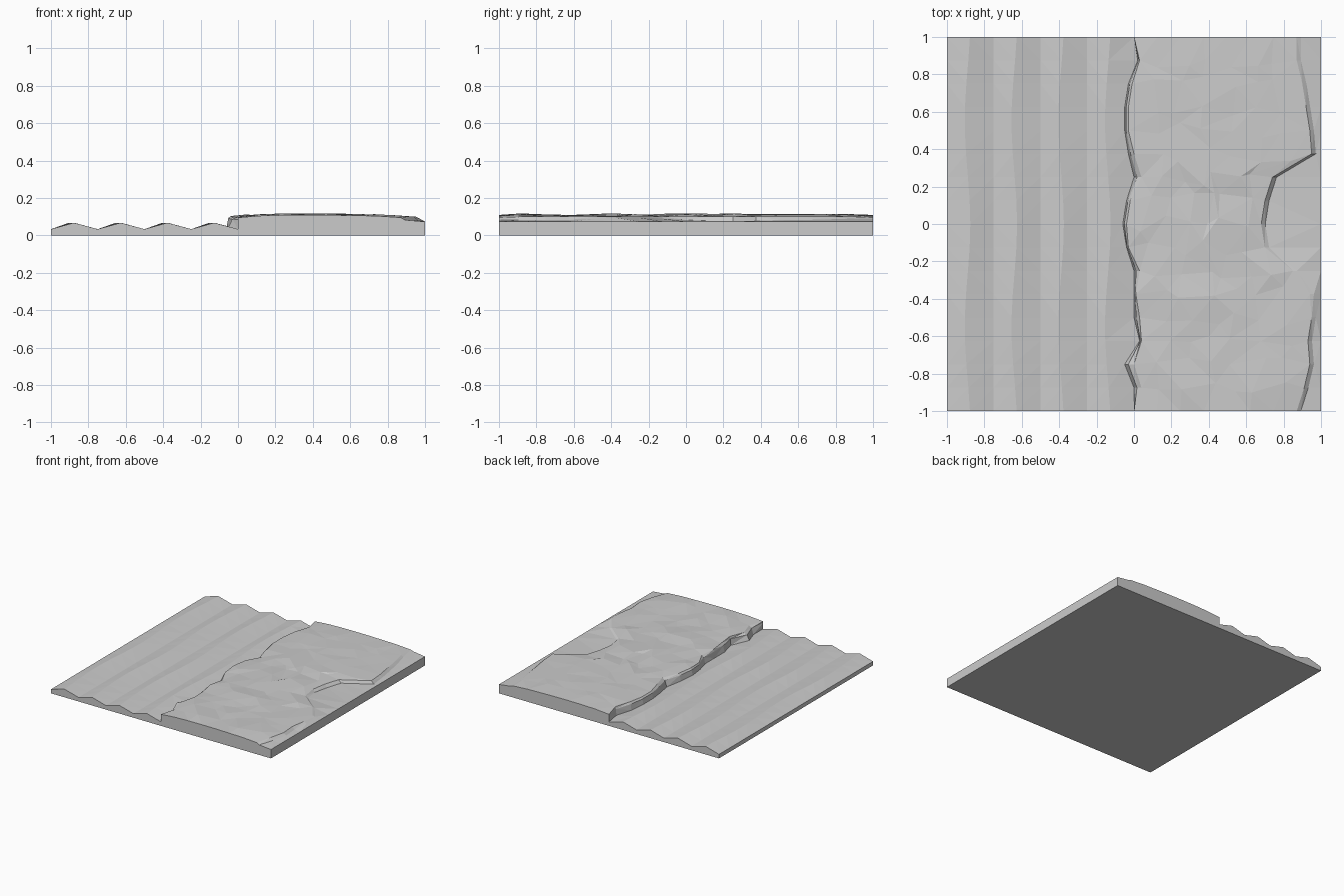
import bpy, bmesh, math, random
from mathutils import Vector

random.seed(4)
cube = bpy.data.objects.get("Cube")
if cube:
    bpy.data.objects.remove(cube, do_unlink=True)

# One plain grey for the whole tile
grey = bpy.data.materials.new("stone_grey")
grey.use_nodes = True
grey.diffuse_color = (0.6, 0.6, 0.6, 1)
grey.node_tree.nodes["Principled BSDF"].inputs["Base Color"].default_value = (0.6, 0.6, 0.6, 1)

ROWS = 17
# Shoreline foot, lip setback, ledge position and ledge drop for each row, front to back
FOOT = [0, 0, -.05, .03, 0, 0, 0, -.04, -.06, -.04, 0, -.03, -.05, -.05, -.03, .02, 0]
LIP = [0, .04, .05, .01, .03, .01, .03, .01, .02, .02, .04, .03, .02, .02, .02, .01, 0]
LEDGE = [.87, .91, .94, .93, .95, .94, .85, .70, .68, .70, .74, .95, .94, .92, .90, .87, .87]
DROP = [.01, .015, .015, .015, .01, .003, .002, .008, .015, .02, .02, .02, .015, .015, .012, .008, .005]


def ground_height(x):
    """Gently domed ground: rises from the shore, falls towards the far edge."""
    return 0.1 + 0.013 * math.sin(math.pi * min(1, max(0, x)) ** 0.7)


def water_points(y):
    """Valley and crest points of four waves, up to the last crest."""
    sway = -0.015 - 0.015 * math.cos(2 * math.pi * (y - 0.55) / 1.1)
    pts = []
    for i in range(4):
        valley = -1 + i * 0.25
        pts.append((valley, y, 0.033))
        pts.append((valley + 0.125 + sway, y, 0.067))
    return pts


def ground_points(row, y):
    """Bank foot, bank face, lip, rough interior, ledge and outer edge."""
    border = row in (0, ROWS - 1)
    foot, lip, ledge = FOOT[row], FOOT[row] + LIP[row], LEDGE[row]
    foot_z = 0.033 + 0.27 * max(0, -foot)
    lip_z = 0.095 if border else 0.1 + random.uniform(-.003, .004)
    pts = [(foot, y, foot_z), (foot + 0.4 * LIP[row], y, 0.6 * lip_z + 0.4 * foot_z + 0.01),
           (lip, y, lip_z)]
    rough = 0.007 if -0.95 < y < 0.3 else 0.0035
    steps = 7
    for i in range(1, steps):
        x = lip + (ledge - lip) * i / steps
        if border:
            pts.append((x, y, ground_height(x) - 0.004))
        else:
            pts.append((x + random.uniform(-.04, .04), y + random.uniform(-.045, .045),
                        ground_height(x) + random.uniform(-rough, rough * 0.8)))
    top = 0.1 if not border else 0.095
    pts.append((ledge, y, top))
    pts.append((ledge + 0.022, y, top - DROP[row] - 0.003))
    pts.append((1, y, 0.073))
    return pts


# Top surface, row by row
bm = bmesh.new()
rows = []
for r in range(ROWS):
    y = -1 + 2 * r / (ROWS - 1)
    rows.append([bm.verts.new(p) for p in water_points(y) + ground_points(r, y)])
for a, b in zip(rows, rows[1:]):
    for i in range(len(a) - 1):
        p, q, s, t = a[i], a[i + 1], b[i + 1], b[i]
        # Fold each quad along the shorter diagonal
        if (Vector(p.co) - s.co).length < (Vector(q.co) - t.co).length:
            tris = ((p, q, s), (p, s, t))
        else:
            tris = ((p, q, t), (q, s, t))
        for tri in tris:
            bm.faces.new(tri)

# Side walls and flat underside
rim = (rows[0] + [r[-1] for r in rows[1:]] + rows[-1][-2::-1]
       + [r[0] for r in rows[-2:0:-1]])
base = [bm.verts.new((v.co.x, v.co.y, 0)) for v in rim]
for i in range(len(rim)):
    j = (i + 1) % len(rim)
    # Bank points stacked straight above each other share one wall line
    if (base[i].co - base[j].co).length > 1e-5:
        bm.faces.new((rim[i], base[i], base[j], rim[j]))
    else:
        bm.faces.new((rim[i], base[i], rim[j]))
bm.faces.new(base[::-1])
bmesh.ops.remove_doubles(bm, verts=bm.verts, dist=1e-5)
bmesh.ops.recalc_face_normals(bm, faces=bm.faces)

mesh = bpy.data.meshes.new("shore_tile")
bm.to_mesh(mesh)
bm.free()
mesh.materials.append(grey)
tile = bpy.data.objects.new("shore_tile", mesh)
bpy.context.collection.objects.link(tile)
